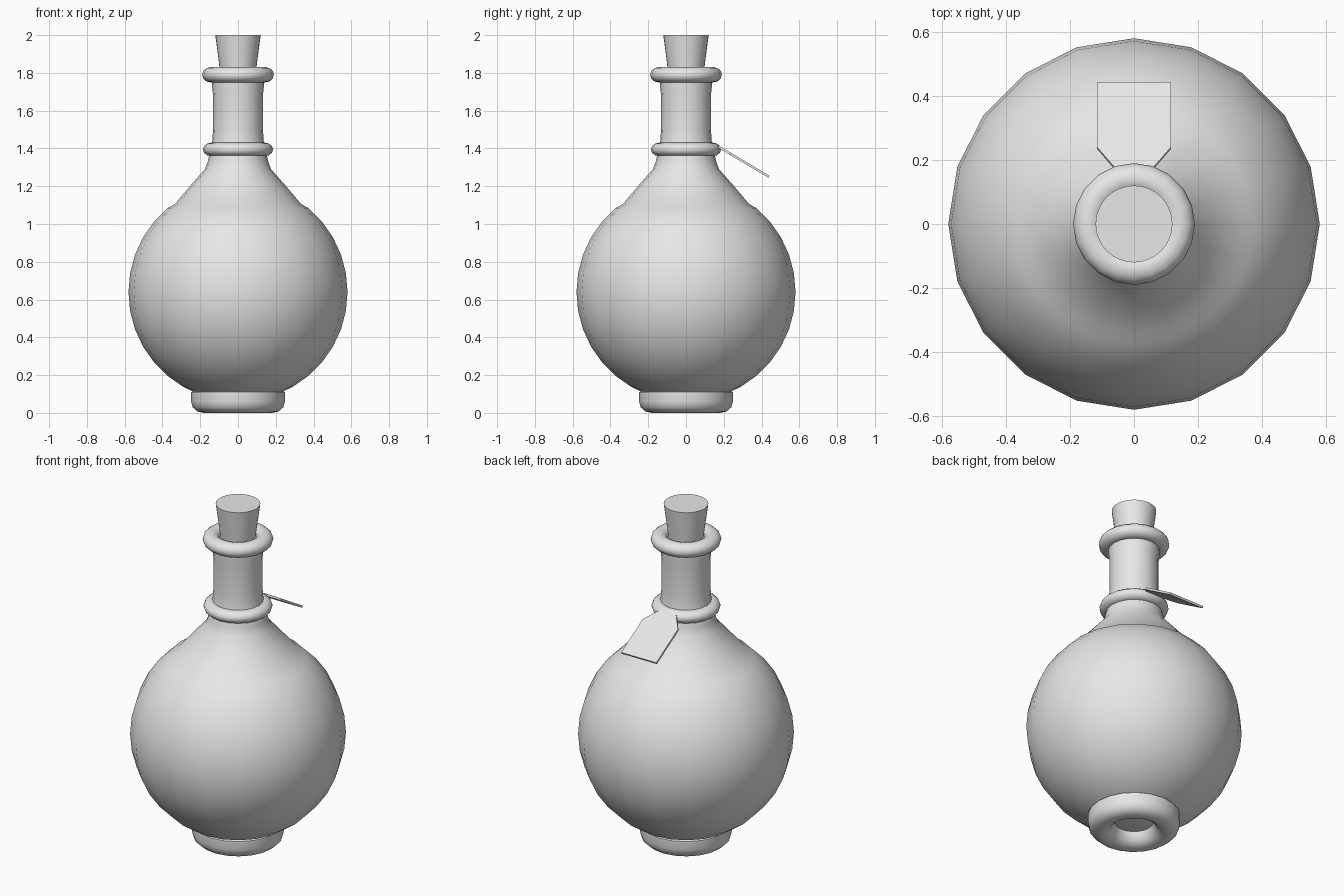
import bpy, bmesh, math
from mathutils import Vector

cube = bpy.data.objects.get("Cube")
if cube:
    bpy.data.objects.remove(cube, do_unlink=True)

grey = bpy.data.materials.new("plain grey")
grey.use_nodes = True
GREY = (0.8, 0.8, 0.8, 1)
grey.diffuse_color = GREY
grey.node_tree.nodes["Principled BSDF"].inputs["Base Color"].default_value = GREY


def finish(name, bm, smooth=True, angle=40):
    bmesh.ops.recalc_face_normals(bm, faces=bm.faces)
    mesh = bpy.data.meshes.new(name)
    bm.to_mesh(mesh)
    bm.free()
    mesh.materials.append(grey)
    obj = bpy.data.objects.new(name, mesh)
    bpy.context.collection.objects.link(obj)
    if smooth:
        bpy.ops.object.select_all(action='DESELECT')
        obj.select_set(True)
        bpy.context.view_layer.objects.active = obj
        bpy.ops.object.shade_smooth_by_angle(angle=math.radians(angle))
    return obj


def lathe(name, profile, sides=20, closed=False, angle=40):
    """Turn a (radius, height) profile around the z axis."""
    bm = bmesh.new()
    verts = [bm.verts.new((r, 0, z)) for r, z in profile]
    pairs = list(zip(verts, verts[1:]))
    if closed:
        pairs.append((verts[-1], verts[0]))
    edges = [bm.edges.new(p) for p in pairs]
    bmesh.ops.spin(bm, geom=verts + edges, axis=(0, 0, 1), cent=(0, 0, 0),
                   angle=math.tau, steps=sides, use_duplicate=False)
    bmesh.ops.remove_doubles(bm, verts=bm.verts, dist=0.0005)
    return finish(name, bm, angle=angle)


def ring(name, radius, z, half_width, half_height):
    section = [(radius + half_width * math.cos(a), z + half_height * math.sin(a))
               for a in (math.tau * i / 12 for i in range(12))]
    return lathe(name, section, closed=True, angle=60)


# Round flask body running into the shoulder and neck
R, CENTRE = 0.58, 0.64
globe = [(R * math.sin(math.radians(a)), CENTRE - R * math.cos(math.radians(a)))
         for a in range(0, 141, 10)]
neck = [(0.335, 1.105), (0.25, 1.205), (0.175, 1.29), (0.16, 1.33), (0.15, 1.38),
        (0.137, 1.43), (0.132, 1.5), (0.132, 1.68), (0.14, 1.76), (0.14, 1.81),
        (0.09, 1.81)]
lathe("flask_body", globe + neck)

# Hollow rounded foot
lathe("foot", [(0.235, 0.115), (0.248, 0.11), (0.248, 0.06), (0.24, 0.03),
               (0.215, 0.007), (0.18, 0), (0.15, 0.006), (0.125, 0.025),
               (0.108, 0.055), (0.1, 0.09)], angle=60)

# Collars at the neck's base and lip
ring("lower_collar", 0.14, 1.395, 0.046, 0.036)
ring("lip_collar", 0.143, 1.79, 0.047, 0.041)

# Tapered stopper
lathe("stopper", [(0, 1.72), (0.083, 1.72), (0.12, 2), (0, 2)], sides=32)

# Tilted tag with clipped corners, hanging from the lower collar
bm = bmesh.new()
outline = [(0.05, 0.165), (0.115, 0.24), (0.115, 0.443)]
outline += [(-x, y) for x, y in reversed(outline)]
slope = (1.255 - 1.42) / (0.443 - 0.165)
face = bm.faces.new([bm.verts.new((x, y, 1.42 + slope * (y - 0.165)))
                     for x, y in outline])
solid = bmesh.ops.extrude_face_region(bm, geom=[face])
moved = [v for v in solid["geom"] if isinstance(v, bmesh.types.BMVert)]
down = Vector((0, slope, -1)).normalized() * 0.012
bmesh.ops.translate(bm, verts=moved, vec=down)
finish("tag", bm, smooth=False)
